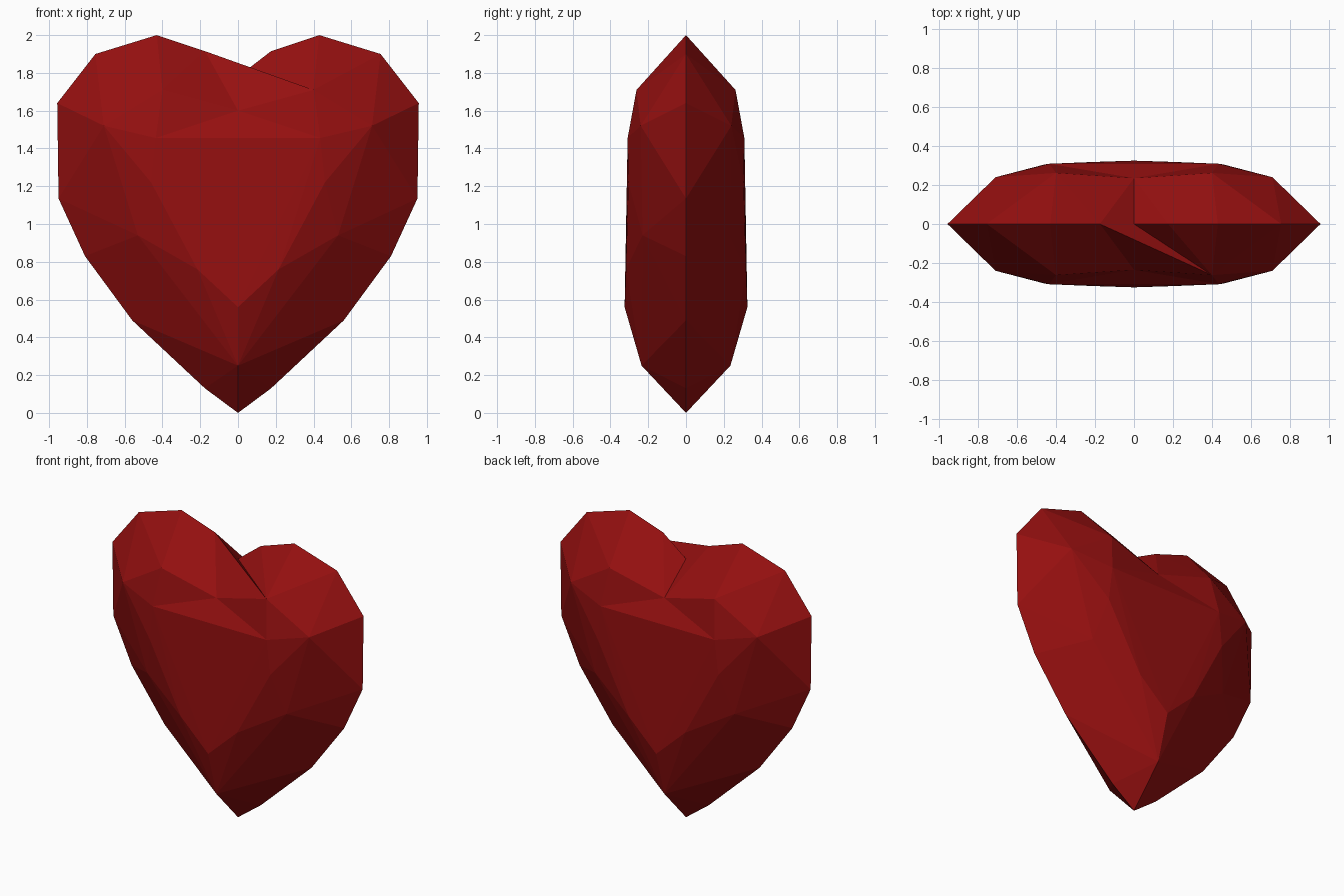
import bpy, bmesh

if "Cube" in bpy.data.objects:
    bpy.data.objects.remove(bpy.data.objects["Cube"])

# Right half of the thin rim (y = 0), as (x, z), bottom to lobe top
RIM = [(0.175, 0.13), (0.56, 0.49), (0.81, 0.83), (0.95, 1.135),
       (0.957, 1.64), (0.755, 1.90)]
LOBE_TOP = (0.43, 2.0)
# Right half of the raised facets, as (x, y depth, z)
FACETS = [(0.71, 0.24, 1.52), (0.46, 0.305, 1.22),
          (0.53, 0.23, 0.94), (0.215, 0.318, 0.76)]
SHOULDER = (0.40, 0.262, 1.71)
CHEST = (0.435, 0.309, 1.455)

bm = bmesh.new()
new = bm.verts.new

# Mirrored points of the gem body
new((0, 0, 0))
top, shoulder, chest = {}, {}, {}
for sx in (1, -1):
    for x, z in RIM:
        new((sx * x, 0, z))
    top[sx] = new((sx * LOBE_TOP[0], 0, LOBE_TOP[1]))
    for sy in (1, -1):
        for x, y, z in FACETS:
            new((sx * x, sy * y, z))
        x, y, z = SHOULDER
        shoulder[sx, sy] = new((sx * x, sy * y, z))
        x, y, z = CHEST
        chest[sx, sy] = new((sx * x, sy * y, z))
for sy in (1, -1):
    new((0, sy * 0.325, 0.56))
    new((0, sy * 0.235, 0.25))

# Faceted body, then open the span between the two lobes
bmesh.ops.convex_hull(bm, input=bm.verts[:])
span = set(top.values()) | set(shoulder.values()) | set(chest.values())
bmesh.ops.delete(bm, geom=[f for f in bm.faces if all(v in span for v in f.verts)],
                 context='FACES_ONLY')
bmesh.ops.delete(bm, geom=[e for e in bm.edges if not e.link_faces],
                 context='EDGES')

# Cleft between the lobes
notch = new((0, 0, 1.78))
lip = {sx: new((sx * 0.175, 0, 1.915)) for sx in (1, -1)}
for sy in (1, -1):
    dip = new((0, sy * 0.235, 1.60))
    faces = [(dip, chest[1, sy], chest[-1, sy])]
    for sx in (1, -1):
        faces += [(top[sx], lip[sx], shoulder[sx, sy]),
                  (dip, shoulder[sx, sy], chest[sx, sy])]
    if sy > 0:    # back: plain valley
        for sx in (1, -1):
            faces += [(lip[sx], notch, dip), (lip[sx], dip, shoulder[sx, sy])]
    else:         # front: a fold runs from the left lip to the right shoulder
        a = shoulder[1, sy]
        faces += [(lip[-1], shoulder[-1, sy], dip), (lip[-1], dip, a),
                  (lip[-1], a, notch), (notch, a, lip[1])]
    for f in faces:
        bm.faces.new(f)
bmesh.ops.delete(bm, geom=[v for v in bm.verts if not v.link_faces], context='VERTS')
bmesh.ops.recalc_face_normals(bm, faces=bm.faces[:])

mesh = bpy.data.meshes.new("heart")
bm.to_mesh(mesh)
bm.free()
red = bpy.data.materials.new("deep red")
red.diffuse_color = (0.30, 0.005, 0.005, 1)
red.use_nodes = True
red.node_tree.nodes["Principled BSDF"].inputs["Base Color"].default_value = red.diffuse_color
mesh.materials.append(red)
heart = bpy.data.objects.new("heart", mesh)
bpy.context.collection.objects.link(heart)
